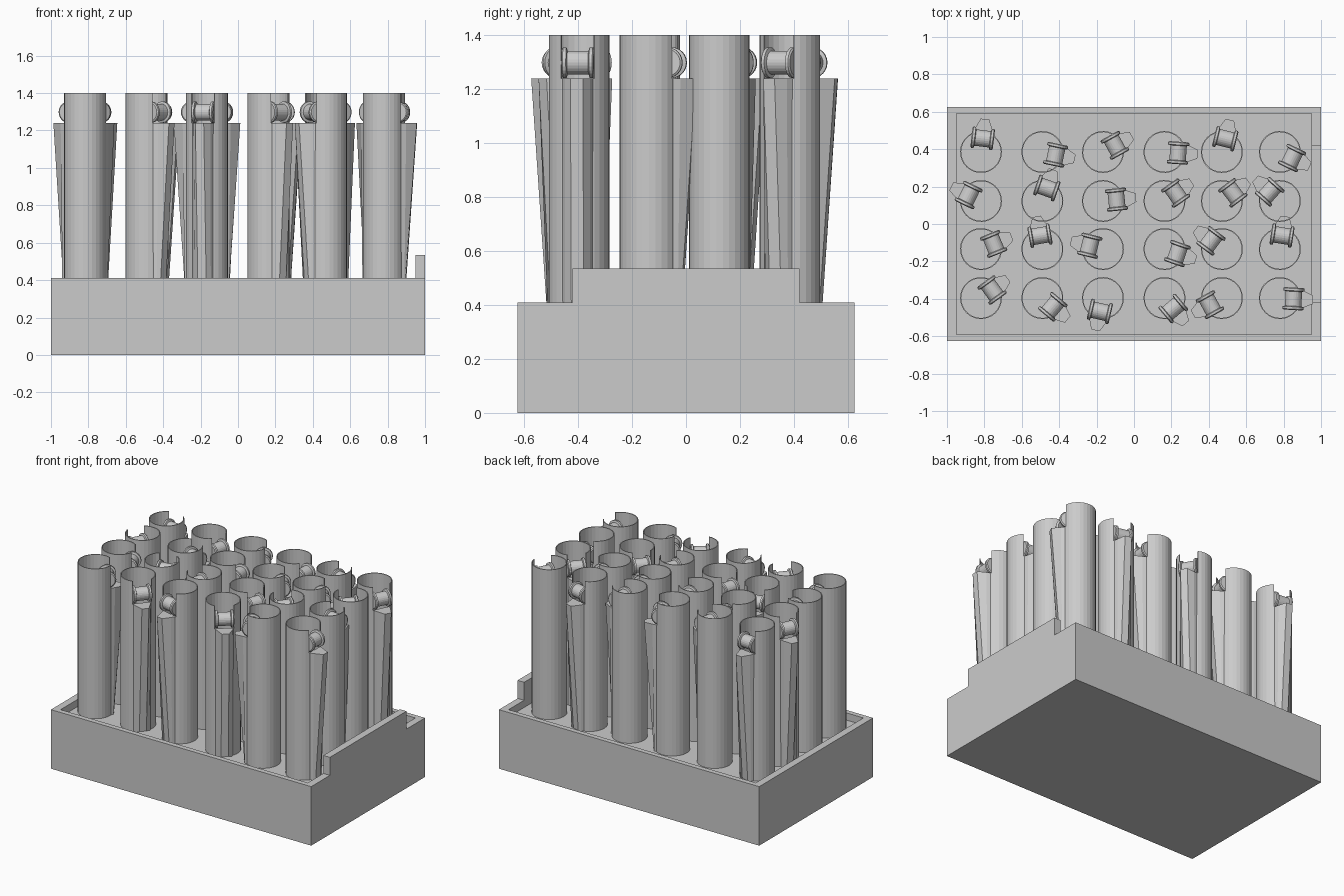
import bpy, bmesh, math
from mathutils import Matrix

cube = bpy.data.objects.get("Cube")
if cube:
    bpy.data.objects.remove(cube, do_unlink=True)

GREY = (0.6, 0.6, 0.6, 1)
mat = bpy.data.materials.new("light_grey")
mat.use_nodes = True
mat.diffuse_color = GREY
mat.node_tree.nodes["Principled BSDF"].inputs["Base Color"].default_value = GREY

FLOOR, RIM, LEDGE, TOP = 0.36, 0.41, 1.24, 1.40
OUTER, INNER = 0.112, 0.106
SLOT = math.asin(0.062 / OUTER)


def finish(bm, name):
    bmesh.ops.remove_doubles(bm, verts=bm.verts, dist=1e-5)
    bmesh.ops.recalc_face_normals(bm, faces=bm.faces)
    mesh = bpy.data.meshes.new(name)
    bm.to_mesh(mesh)
    bm.free()
    mesh.materials.append(mat)
    return mesh


def place(mesh, name, matrix=Matrix()):
    obj = bpy.data.objects.new(name, mesh)
    obj.matrix_world = matrix
    bpy.context.collection.objects.link(obj)
    return obj


def box(bm, x0, x1, y0, y1, z0, z1):
    size = Matrix.Diagonal((x1 - x0, y1 - y0, z1 - z0, 1))
    centre = Matrix.Translation(((x0 + x1) / 2, (y0 + y1) / 2, (z0 + z1) / 2))
    bmesh.ops.create_cube(bm, size=1, matrix=centre @ size)


def prism(bm, bottom, top):
    """Loft between two loops with equal point counts and cap both ends."""
    a = [bm.verts.new(p) for p in bottom]
    b = [bm.verts.new(p) for p in top]
    for i in range(len(a)):
        j = (i + 1) % len(a)
        bm.faces.new((a[i], a[j], b[j], b[i]))
    bm.faces.new(a[::-1])
    bm.faces.new(b)


def arc(radius, start, end, n, z):
    angles = [start + (end - start) * i / n for i in range(n + 1)]
    return [(radius * math.cos(t), radius * math.sin(t), z) for t in angles]


# Tray: open box with a shallow recess
bm = bmesh.new()
bmesh.ops.create_cube(bm, size=1, matrix=Matrix.Translation((0, 0, RIM / 2)) @ Matrix.Diagonal((2, 1.25, RIM, 1)))
bm.faces.ensure_lookup_table()
top = max(bm.faces, key=lambda f: f.calc_center_median().z)
bmesh.ops.inset_region(bm, faces=[top], thickness=0.05)
for v in top.verts:
    v.co.x = math.copysign(0.95, v.co.x)
    v.co.y = math.copysign(0.59, v.co.y)
floor = bmesh.ops.extrude_discrete_faces(bm, faces=[top])["faces"][0]
bmesh.ops.translate(bm, verts=floor.verts, vec=(0, 0, FLOOR - RIM))
place(finish(bm, "tray"), "tray")

# Raised lip on one end of the tray
bm = bmesh.new()
box(bm, 0.95, 1, -0.42, 0.42, RIM, 0.535)
place(finish(bm, "end_lip"), "end_lip")

# Tube: closed ring below, slotted ring above
bm = bmesh.new()
full = 2 * math.pi
for start, end, n, z0, z1 in ((SLOT, full - SLOT, 24, FLOOR, TOP), (-SLOT, SLOT, 6, FLOOR, LEDGE)):
    grid = [arc(r, start, end, n, z) for r, z in ((OUTER, z0), (OUTER, z1), (INNER, z1), (INNER, z0))]
    rows = [[bm.verts.new(p) for p in row] for row in grid]
    for r in range(4):
        a, b = rows[r], rows[(r + 1) % 4]
        for i in range(n):
            bm.faces.new((a[i], a[i + 1], b[i + 1], b[i]))
    if z1 == TOP:
        for i in (0, n):
            bm.faces.new([row[i] for row in rows])
tube = finish(bm, "tube")

# Tapered rib outside the tube, flaring up to the ledge
bm = bmesh.new()


def rib_loop(reach, z):
    outer = [(INNER * math.cos(SLOT), -0.06), (0.122, -0.047), (reach, -0.023)]
    outer[1] = (min(0.122, reach - 0.004), -0.047)
    return [(x, y, z) for x, y in outer] + [(x, -y, z) for x, y in reversed(outer)]


prism(bm, rib_loop(0.116, FLOOR), rib_loop(0.177, LEDGE))
rib = finish(bm, "rib")

# Spool: flanged roller lying across the slot
bm = bmesh.new()
profile = [(0, -0.06), (0.05, -0.06), (0.057, -0.055), (0.057, -0.043), (0.044, -0.039)]
profile += [(r, -y) for r, y in reversed(profile)]
verts = [bm.verts.new((r, y, 0)) for r, y in profile]
edges = [bm.edges.new(pair) for pair in zip(verts, verts[1:])]
bmesh.ops.spin(bm, geom=verts + edges, cent=(0, 0, 0), axis=(0, 1, 0), angle=full, steps=24)
spool = finish(bm, "spool")

# Grid of tubes, each turned its own way
columns = (-0.818, -0.49, -0.166, 0.163, 0.47, 0.78)
layout = {
    0.385: (83, -12, 29, -4, 76, -26),
    0.123: (154, 71, 6, 35, 37, 138),
    -0.134: (22, 100, 166, -19, 143, 81),
    -0.396: (36, -40, -103, -50, 209, -3),
}
for row, (y, turns) in enumerate(layout.items(), 1):
    for col, (x, turn) in enumerate(zip(columns, turns), 1):
        base = Matrix.Translation((x, y, 0)) @ Matrix.Rotation(math.radians(turn), 4, "Z")
        tag = f"_{row}_{col}"
        place(tube, "tube" + tag, base)
        place(rib, "rib" + tag, base)
        place(spool, "spool" + tag, base @ Matrix.Translation((0.073, 0, 1.298)))
